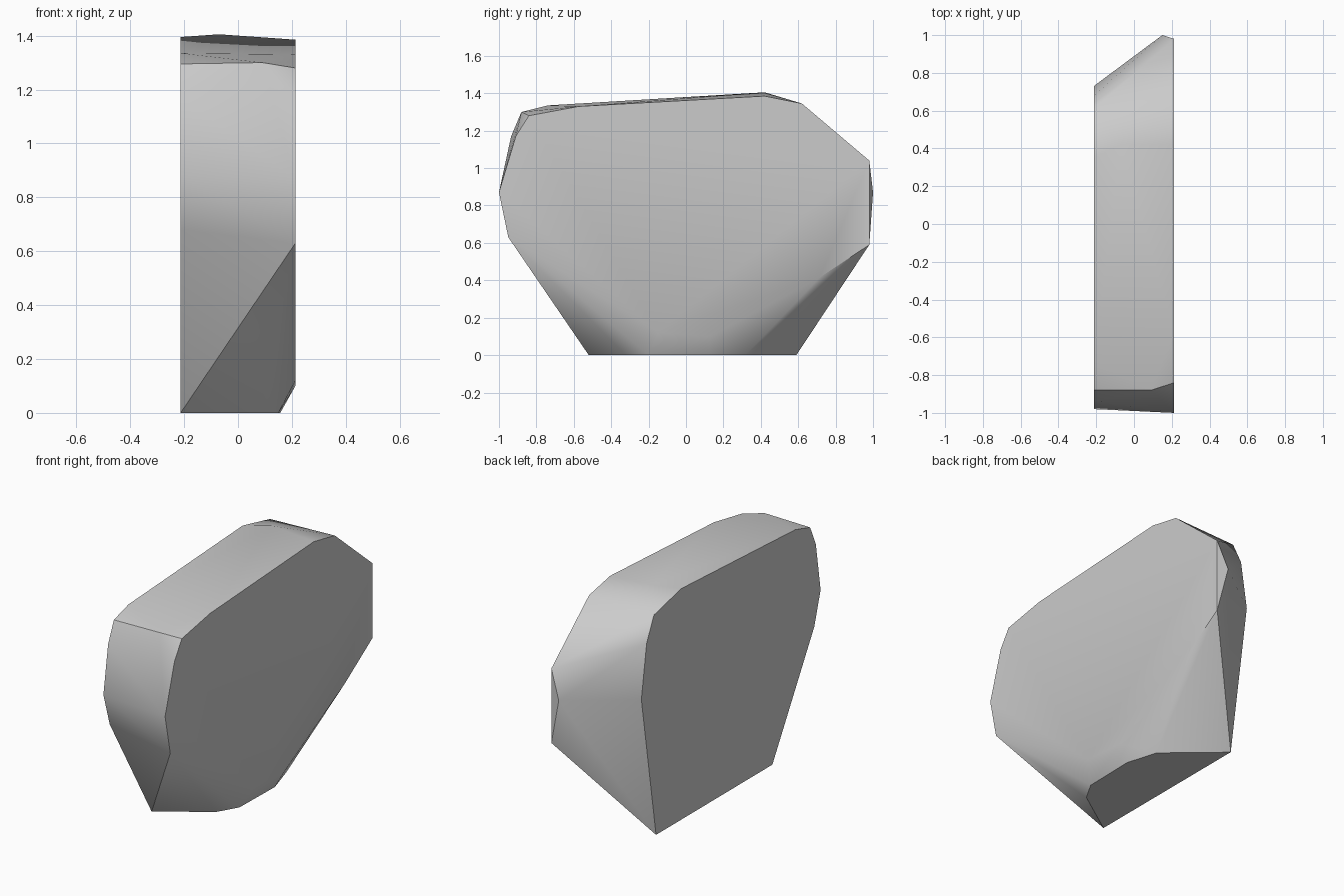
import bpy, bmesh, math

cube = bpy.data.objects.get("Cube")
if cube:
    bpy.data.objects.remove(cube, do_unlink=True)

HALF = 0.213  # half thickness of the slab

# Outline of each broad side as (y, z)
left_side = [(-0.15, 0.12), (0.13, 0.10), (0.715, 0.415), (0.98, 0.59),
             (0.98, 1.04), (0.62, 1.345), (0.42, 1.385), (-0.57, 1.33),
             (-0.84, 1.28), (-0.91, 1.17), (-1.0, 0.87), (-0.95, 0.63)]
right_side = [(-0.52, 0), (0.59, 0), (0.73, 0.87), (0.68, 1.19),
              (0.61, 1.335), (0.35, 1.395), (-0.74, 1.335), (-0.88, 1.295),
              (-0.935, 1.17), (-0.98, 0.88), (-0.92, 0.68)]
# Corners between the sides: base rim, back point, crown, front brow
between = [(0.08, -0.32, 0), (0.15, -0.2, 0), (0.157, 0.127, 0), (0.1, 0.317, 0),
           (0.15, 1.0, 0.87), (-0.07, 0.42, 1.405), (0.09, -0.88, 1.3)]

# Chiselled stone slab: the hull of its corners
bm = bmesh.new()
points = [(HALF, y, z) for y, z in left_side]
points += [(-HALF, y, z) for y, z in right_side] + between
for p in points:
    bm.verts.new(p)
bmesh.ops.convex_hull(bm, input=bm.verts[:])
bmesh.ops.dissolve_limit(bm, angle_limit=math.radians(0.5),
                         verts=bm.verts[:], edges=bm.edges[:])
bmesh.ops.recalc_face_normals(bm, faces=bm.faces[:])
mesh = bpy.data.meshes.new("stone_slab")
bm.to_mesh(mesh)
bm.free()

slab = bpy.data.objects.new("stone_slab", mesh)
bpy.context.collection.objects.link(slab)

# Plain grey stone
grey = bpy.data.materials.new("stone_grey")
grey.use_nodes = True
colour = (0.6, 0.6, 0.6, 1)
grey.diffuse_color = colour
grey.node_tree.nodes["Principled BSDF"].inputs["Base Color"].default_value = colour
mesh.materials.append(grey)

# Soft facets, crisp rims
bpy.context.view_layer.objects.active = slab
slab.select_set(True)
bpy.ops.object.shade_smooth_by_angle(angle=math.radians(35))
